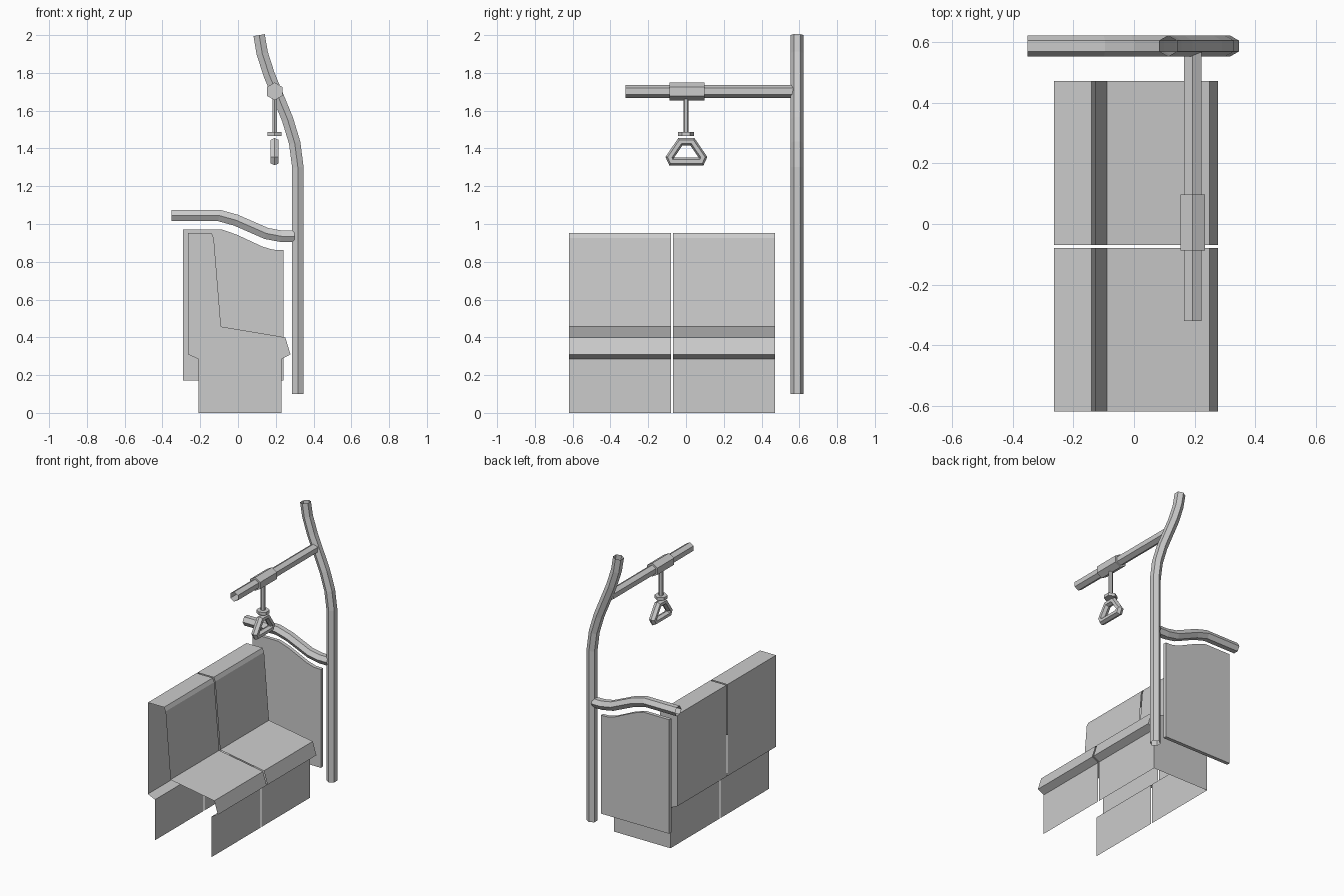
import bpy, bmesh, math
from mathutils import Vector

if "Cube" in bpy.data.objects:
    bpy.data.objects.remove(bpy.data.objects["Cube"])


def finish(name, bm, recalc=True):
    if recalc:
        bmesh.ops.recalc_face_normals(bm, faces=bm.faces)
    me = bpy.data.meshes.new(name)
    bm.to_mesh(me)
    bm.free()
    ob = bpy.data.objects.new(name, me)
    bpy.context.collection.objects.link(ob)
    return ob


def tube(name, path, radius, normal, closed=False, caps=False, phase=0.0, widen=1.0):
    """Six-sided tube along a planar path, mitred at the bends."""
    pts = [Vector(p) for p in path]
    nrm, n = Vector(normal), len(path)
    bm = bmesh.new()
    rings = []
    for i, p in enumerate(pts):
        prev = pts[i - 1] if closed or i > 0 else None
        nxt = pts[(i + 1) % n] if closed or i < n - 1 else None
        a = (p - prev).normalized() if prev is not None else (nxt - p).normalized()
        b = (nxt - p).normalized() if nxt is not None else a
        side = nrm.cross((a + b).normalized())
        mitre = 1 / max(0.4, math.sqrt((1 + a.dot(b)) / 2))
        ring = []
        for k in range(6):
            t = phase + k * math.pi / 3
            ring.append(bm.verts.new(p + nrm * radius * widen * math.cos(t)
                                     + side * radius * mitre * math.sin(t)))
        rings.append(ring)
    for i in range(n if closed else n - 1):
        r, s = rings[i], rings[(i + 1) % n]
        for k in range(6):
            bm.faces.new((r[k], r[(k + 1) % 6], s[(k + 1) % 6], s[k]))
    if caps:
        bm.faces.new(rings[0])
        bm.faces.new(rings[-1])
    return finish(name, bm)


def seat(name, y0, y1, end_cap):
    """Seat shell: the profile drawn along y, open underneath."""
    prof = [(-.21, 0), (-.21, .285), (-.265, .31), (-.265, .952), (-.14, .952),
            (-.128, .925), (-.09, .457), (.25, .40), (.278, .31), (.23, .285), (.23, 0)]
    bm = bmesh.new()
    a = [bm.verts.new((x, y0, z)) for x, z in prof]
    b = [bm.verts.new((x, y1, z)) for x, z in prof]
    for i in range(len(prof) - 1):
        bm.faces.new((a[i], a[i + 1], b[i + 1], b[i]))
    if end_cap:
        bm.faces.new(b)
    return finish(name, bm, recalc=False)


# Seats
seat("seat_near", -.62, -.08, False)
seat("seat_far", -.07, .472, True)

# Divider panel beside the far seat, its top following the rail
Y = .588
outline = [(-.29, .172), (-.29, .972), (-.09, .972), (-.01, .945), (.13, .88),
           (.185, .864), (.24, .862), (.24, .172)]
bm = bmesh.new()
face = bm.faces.new([bm.verts.new((x, Y - .0125, z)) for x, z in outline])
ext = bmesh.ops.extrude_face_region(bm, geom=[face])
bmesh.ops.translate(bm, vec=(0, .025, 0),
                    verts=[v for v in ext["geom"] if isinstance(v, bmesh.types.BMVert)])
finish("divider_panel", bm)

# Pole and arm rail
pole = [(.317, .1), (.317, 1.3), (.30, 1.43), (.262, 1.555), (.165, 1.79), (.128, 1.905), (.112, 2.0)]
tube("pole", [(x, Y, z) for x, z in pole], .035, (0, 1, 0))
rail = [(-.352, 1.045), (-.10, 1.045), (-.01, 1.02), (.15, .95), (.23, .935), (.30, .935)]
tube("arm_rail", [(x, Y, z) for x, z in rail], .035, (0, 1, 0))

# Overhead bar with the strap sleeve
BX, BZ = .194, 1.702
tube("overhead_bar", [(BX, -.32, BZ), (BX, .575, BZ)], .034, (0, 0, 1))
tube("strap_sleeve", [(BX, -.088, BZ), (BX, .098, BZ)], .047, (0, 0, 1), caps=True)

# Hanging strap, collar and handle
tube("strap", [(BX, 0, 1.67), (BX, 0, 1.485)], .0145, (0, 1, 0), caps=True)
tube("strap_collar", [(BX, 0, 1.488), (BX, 0, 1.467)], .043, (0, 1, 0), caps=True)
half = [(.032, 1.435), (.088, 1.353), (.078, 1.331)]
loop = half + [(-y, z) for y, z in reversed(half)]
tube("handle", [(BX, y + .002, z) for y, z in loop], .02, (1, 0, 0),
     closed=True, phase=math.pi / 6, widen=1.25)
